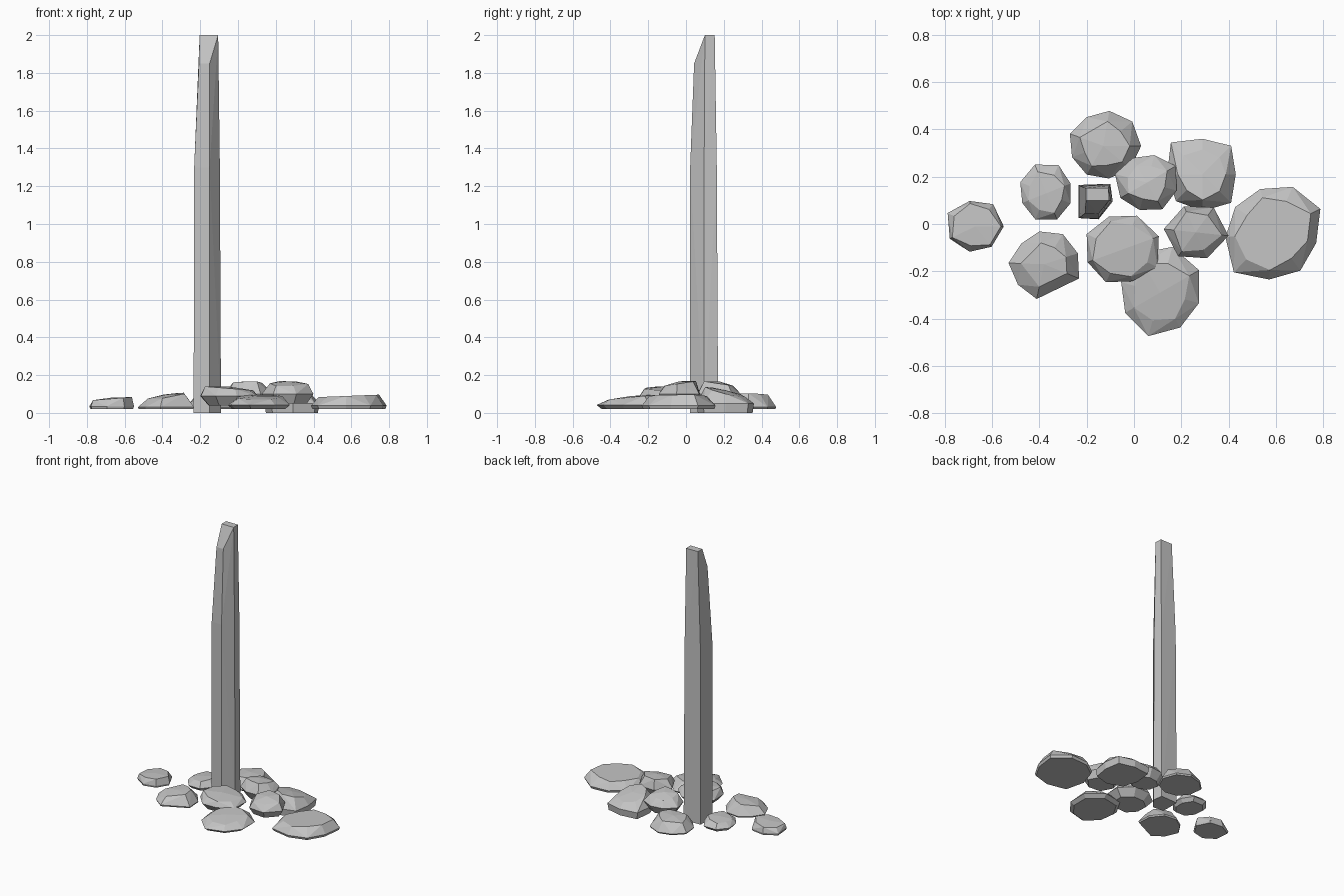
import bpy
import bmesh
import math

default_cube = bpy.data.objects.get("Cube")
if default_cube:
    bpy.data.objects.remove(default_cube, do_unlink=True)

# Single stone colour
stone_grey = bpy.data.materials.new("stone grey")
stone_grey.use_nodes = True
colour = (0.55, 0.55, 0.55, 1)
stone_grey.diffuse_color = colour
shader = stone_grey.node_tree.nodes["Principled BSDF"]
shader.inputs["Base Color"].default_value = colour
shader.inputs["Roughness"].default_value = 0.9


def hull_object(name, points, flatten_angle):
    """Wrap a faceted convex solid around the given points."""
    bm = bmesh.new()
    for point in points:
        bm.verts.new(point)
    result = bmesh.ops.convex_hull(bm, input=bm.verts[:])
    inner = [g for g in result["geom_interior"] if isinstance(g, bmesh.types.BMVert)]
    bmesh.ops.delete(bm, geom=inner, context="VERTS")
    bmesh.ops.dissolve_limit(bm, angle_limit=math.radians(flatten_angle),
                             verts=bm.verts[:], edges=bm.edges[:])
    bmesh.ops.recalc_face_normals(bm, faces=bm.faces[:])
    mesh = bpy.data.meshes.new(name)
    bm.to_mesh(mesh)
    bm.free()
    mesh.materials.append(stone_grey)
    obj = bpy.data.objects.new(name, mesh)
    bpy.context.collection.objects.link(obj)
    return obj


def boulder(name, centre, turn, radii, low, mid, high, base, crown, lean=(0, 0)):
    """Faceted boulder: radii run anticlockwise at even angles from turn.
    Base and crown are shrunken copies of the widest outline at mid height;
    lean is the slope of the crown along x and y."""
    points = [(centre[0], centre[1], high * 1.08)]
    for i, radius in enumerate(radii):
        angle = math.radians(turn) + math.tau * i / len(radii)
        # Every other crown corner is pulled in, for irregular facets
        pull = 0.85 if i % 2 else 1
        for scale, height, slope in ((1, mid, 0), (base, low, 0), (crown * pull, high, 1)):
            dx = math.cos(angle) * radius * scale
            dy = math.sin(angle) * radius * scale
            tilt = slope * (dx * lean[0] + dy * lean[1])
            points.append((centre[0] + dx, centre[1] + dy, height + tilt))
    return hull_object(name, points, 4)


# Standing stone: five-sided shaft, bent inward above the shoulder
foot = [(-.235, .025), (-.15, .02), (-.09, .095), (-.1, .17), (-.235, .165)]
shoulder = [(-.232, .025), (-.15, .022), (-.096, .096), (-.103, .163), (-.23, .161)]
chisel_low = [(-.207, .045), (-.15, .043)]
chisel_top = [(-.203, .1), (-.105, .1), (-.108, .152), (-.203, .152)]
shaft = []
for outline, z in ((foot, 0), (shoulder, 1.3), (chisel_low, 1.85), (chisel_top, 2)):
    shaft += [(x, y, z) for x, y in outline]
hull_object("standing_stone", shaft, 1)

# Boulders on the left side of the frame
boulder("outer_west_boulder", centre=(-.67, -.01), turn=0,
        radii=[.12, .12, .11, .13, .12, .11, .11],
        low=.02, mid=.035, high=.075, base=.95, crown=.9, lean=(.08, 0))
boulder("west_boulder", centre=(-.37, .13), turn=22,
        radii=[.11, .13, .13, .12, .11, .12, .12, .11],
        low=.02, mid=.045, high=.08, base=.8, crown=.75, lean=(.1, 0))
boulder("front_west_boulder", centre=(-.38, -.17), turn=18,
        radii=[.15, .15, .14, .13, .15, .14, .15, .12, .16],
        low=.02, mid=.03, high=.09, base=.97, crown=.65, lean=(.15, .1))

# Boulders around the foot of the standing stone
boulder("back_boulder", centre=(-.13, .33), turn=0,
        radii=[.16, .16, .15, .14, .15, .14, .14, .14, .15],
        low=.02, mid=.03, high=.095, base=.96, crown=.7, lean=(.08, 0))
boulder("raised_back_boulder", centre=(.055, .175), turn=30,
        radii=[.14, .12, .12, .14, .13, .12, .13, .13],
        low=.04, mid=.1, high=.155, base=.7, crown=.7, lean=(0, -.15))
boulder("raised_front_boulder", centre=(-.055, -.11), turn=20,
        radii=[.17, .16, .15, .16, .15, .15, .14, .17],
        low=.04, mid=.09, high=.13, base=.7, crown=.85, lean=(-.08, 0))
boulder("front_boulder", centre=(.11, -.29), turn=30,
        radii=[.19, .2, .19, .17, .17, .19, .17, .17],
        low=.02, mid=.042, high=.083, base=.85, crown=.75, lean=(0, .1))

# Boulders on the right side of the frame
boulder("back_east_boulder", centre=(.29, .21), turn=0,
        radii=[.14, .17, .15, .19, .15, .16, .155, .17],
        low=0, mid=.05, high=.11, base=.95, crown=.7, lean=(-.1, -.25))
boulder("raised_east_boulder", centre=(.26, -.035), turn=-6,
        radii=[.14, .13, .12, .135, .125, .12],
        low=.05, mid=.1, high=.155, base=.75, crown=.8, lean=(0, .15))
boulder("outer_east_boulder", centre=(.585, -.035), turn=26,
        radii=[.225, .21, .19, .19, .2, .235, .2, .2, .19],
        low=.02, mid=.038, high=.09, base=.96, crown=.8, lean=(.04, 0))
